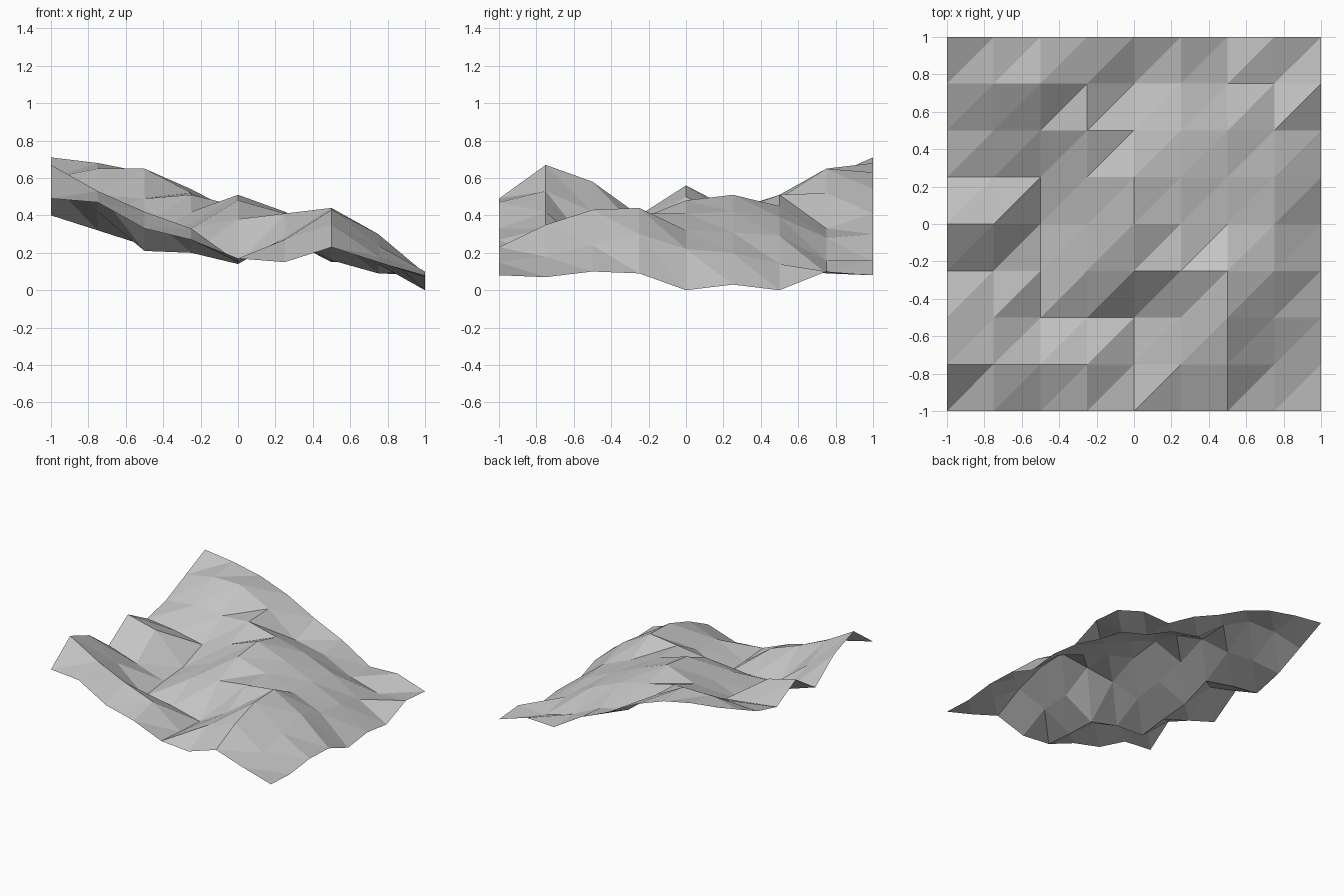
import bpy
import bmesh

# Remove only the default cube
default_cube = bpy.data.objects.get("Cube")
if default_cube is not None:
    bpy.data.objects.remove(default_cube, do_unlink=True)

# Terrain heights in hundredths: one row per step from front to back,
# each row running from the low x side to the high x side
HEIGHTS = [
    [49, 47, 33, 27, 17, 15, 23, 15, 8],
    [67, 53, 42, 33, 15, 27, 35, 18, 7],
    [58, 42, 21, 20, 14, 28, 43, 24, 10],
    [40, 32, 24, 33, 38, 41, 44, 30, 9],
    [56, 50, 26, 36, 48, 41, 32, 22, 0],
    [43, 40, 35, 42, 51, 42, 31, 20, 3],
    [49, 51, 49, 51, 45, 39, 29, 14, 0],
    [60, 65, 65, 52, 33, 28, 16, 9, 10],
    [71, 68, 63, 54, 41, 30, 15, 16, 8],
]


def make_material(name, colour):
    """Plain flat material, same colour in viewport and render."""
    material = bpy.data.materials.new(name)
    material.use_nodes = True
    material.diffuse_color = colour
    shader = next(node for node in material.node_tree.nodes
                  if node.type == "BSDF_PRINCIPLED")
    shader.inputs["Base Color"].default_value = colour
    return material


def make_terrain(name, heights, size, material):
    """Square sheet of triangles, every cell split along the same diagonal."""
    last = len(heights) - 1
    step = size / last
    bm = bmesh.new()
    grid = [
        [bm.verts.new((column * step - size / 2, row * step - size / 2, height / 100))
         for column, height in enumerate(line)]
        for row, line in enumerate(heights)
    ]
    for row in range(last):
        for column in range(last):
            near, far = grid[row], grid[row + 1]
            start, end = near[column], far[column + 1]
            bm.faces.new((start, near[column + 1], end))
            bm.faces.new((start, end, far[column]))
    mesh = bpy.data.meshes.new(name)
    bm.to_mesh(mesh)
    bm.free()
    mesh.materials.append(material)
    terrain = bpy.data.objects.new(name, mesh)
    bpy.context.collection.objects.link(terrain)
    return terrain


# Faceted hillside sheet, flat shaded
stone_grey = make_material("stone_grey", (0.55, 0.55, 0.55, 1))
make_terrain("terrain_sheet", HEIGHTS, 2, stone_grey)
